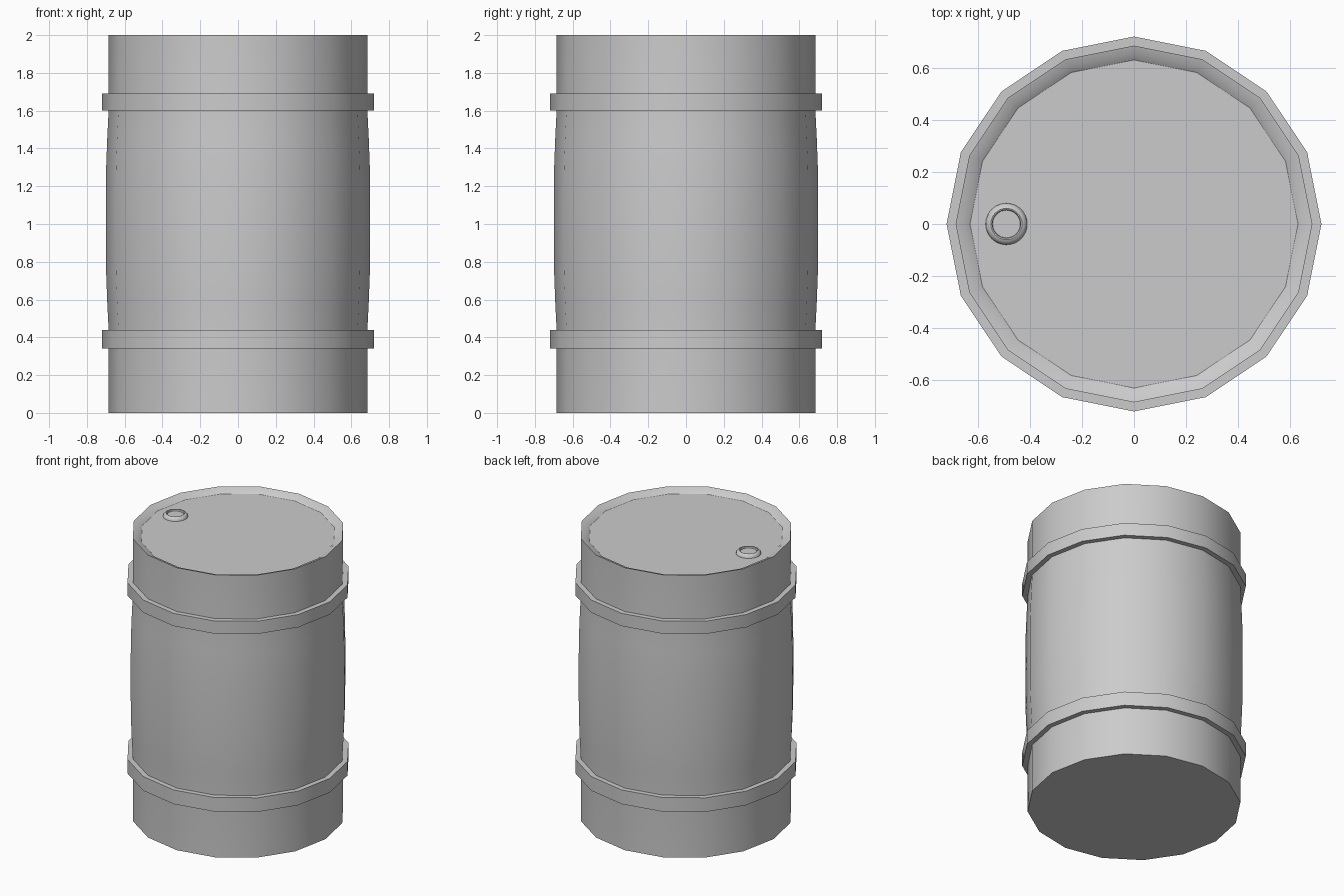
import bpy
import math

if "Cube" in bpy.data.objects:
    bpy.data.objects.remove(bpy.data.objects["Cube"])


def lathe(name, profile, sides, centre=(0, 0, 0)):
    """Revolve (radius, z) points about z; radius 0 becomes a pole."""
    verts, rings, faces = [], [], []
    for r, z in profile:
        n = 1 if r == 0 else sides
        rings.append(list(range(len(verts), len(verts) + n)))
        for i in range(n):
            a = math.tau * i / sides
            verts.append((r * math.cos(a), r * math.sin(a), z))
    for a, b in zip(rings, rings[1:]):
        for i in range(sides):
            j = (i + 1) % sides
            if len(a) == 1:
                faces.append((a[0], b[j], b[i]))
            elif len(b) == 1:
                faces.append((a[i], a[j], b[0]))
            else:
                faces.append((a[i], a[j], b[j], b[i]))
    mesh = bpy.data.meshes.new(name)
    mesh.from_pydata(verts, [], faces)
    mesh.update()
    obj = bpy.data.objects.new(name, mesh)
    obj.location = centre
    bpy.context.collection.objects.link(obj)
    bpy.ops.object.select_all(action='DESELECT')
    obj.select_set(True)
    bpy.context.view_layer.objects.active = obj
    bpy.ops.object.shade_smooth_by_angle(angle=math.radians(32))
    return obj


SIDES = 16
LID_Z = 1.972

# Barrel wall with slight belly, sloping rim and sunken lid
lathe("barrel_body", [
    (0, 0), (0.685, 0), (0.685, 0.44), (0.692, 0.58), (0.698, 0.74),
    (0.70, 1.02), (0.698, 1.30), (0.692, 1.46), (0.685, 1.60),
    (0.685, 2.0), (0.655, 1.99), (0.63, LID_Z), (0, LID_Z)], SIDES)

# Hoops
for name, low, high in (("lower_hoop", 0.34, 0.44), ("upper_hoop", 1.60, 1.69)):
    lathe(name, [(0.685, low), (0.72, low), (0.72, high), (0.685, high)], SIDES)

# Filler cap with a raised rounded lip
lathe("filler_cap", [
    (0.08, 0), (0.078, 0.010), (0.070, 0.020), (0.060, 0.024),
    (0.055, 0.022), (0.053, 0.012), (0, 0.012)], 32, (-0.49, 0, LID_Z))
